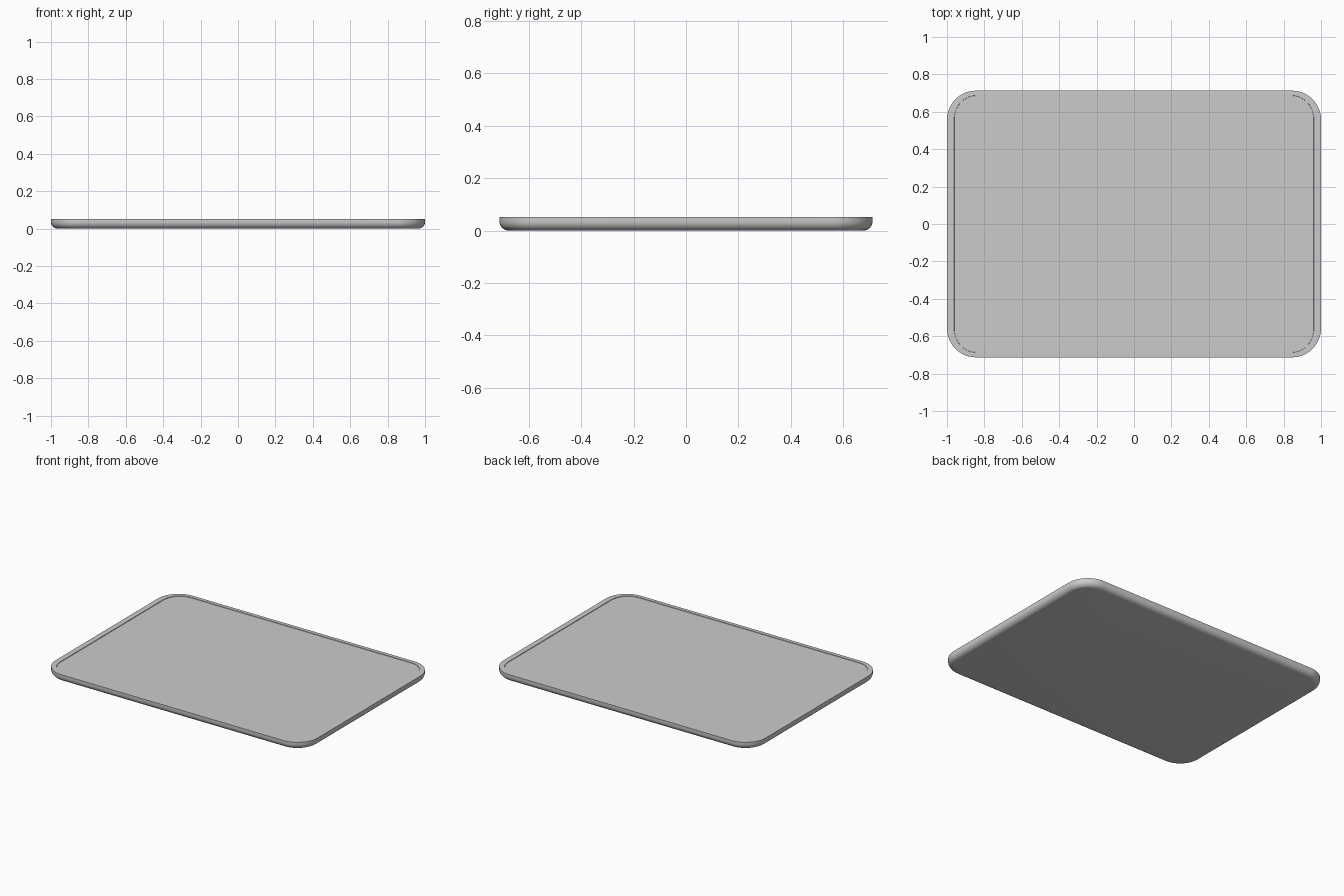
import bpy, bmesh, math

if "Cube" in bpy.data.objects:
    bpy.data.objects.remove(bpy.data.objects["Cube"])

HX, HY, R, SEG = 1.0, 0.713, 0.155, 12


def outline(ix, iy):
    """Rounded rectangle inset by ix, iy, counter-clockwise."""
    pts = []
    rx, ry = R - ix, R - iy
    for q, (sx, sy) in enumerate([(1, 1), (-1, 1), (-1, -1), (1, -1)]):
        for i in range(SEG + 1):
            a = math.pi / 2 * (q + i / SEG)
            pts.append((sx * (HX - R) + rx * math.cos(a),
                        sy * (HY - R) + ry * math.sin(a)))
    return pts


def loft(name, profile, cap_bottom=True, cap_top=True):
    """Skin stacked outlines given as (inset x, inset y, z)."""
    bm = bmesh.new()
    rings = [[bm.verts.new((x, y, z)) for x, y in outline(ix, iy)]
             for ix, iy, z in profile]
    for a, b in zip(rings, rings[1:]):
        for i in range(len(a)):
            j = (i + 1) % len(a)
            bm.faces.new((a[i], a[j], b[j], b[i]))
    if cap_bottom:
        bm.faces.new(rings[0][::-1])
    if cap_top:
        bm.faces.new(rings[-1])
    me = bpy.data.meshes.new(name)
    bm.to_mesh(me)
    bm.free()
    ob = bpy.data.objects.new(name, me)
    bpy.context.collection.objects.link(ob)
    bpy.context.view_layer.objects.active = ob
    ob.select_set(True)
    bpy.ops.object.shade_smooth_by_angle(angle=math.radians(35))
    ob.select_set(False)
    return ob


# Body: curved underside, upright side, thin rim and shallow recessed top panel
profile = []
for i in range(9):
    a = math.pi / 2 * i / 8
    inset = 0.036 * (1 - math.sin(a))
    profile.append((inset, inset, 0.036 * (1 - math.cos(a))))
profile += [(0, 0, 0.052), (0.006, 0.006, 0.0525),
            (0.038, 0.026, 0.0525), (0.039, 0.027, 0.049)]
loft("slab_body", profile)
